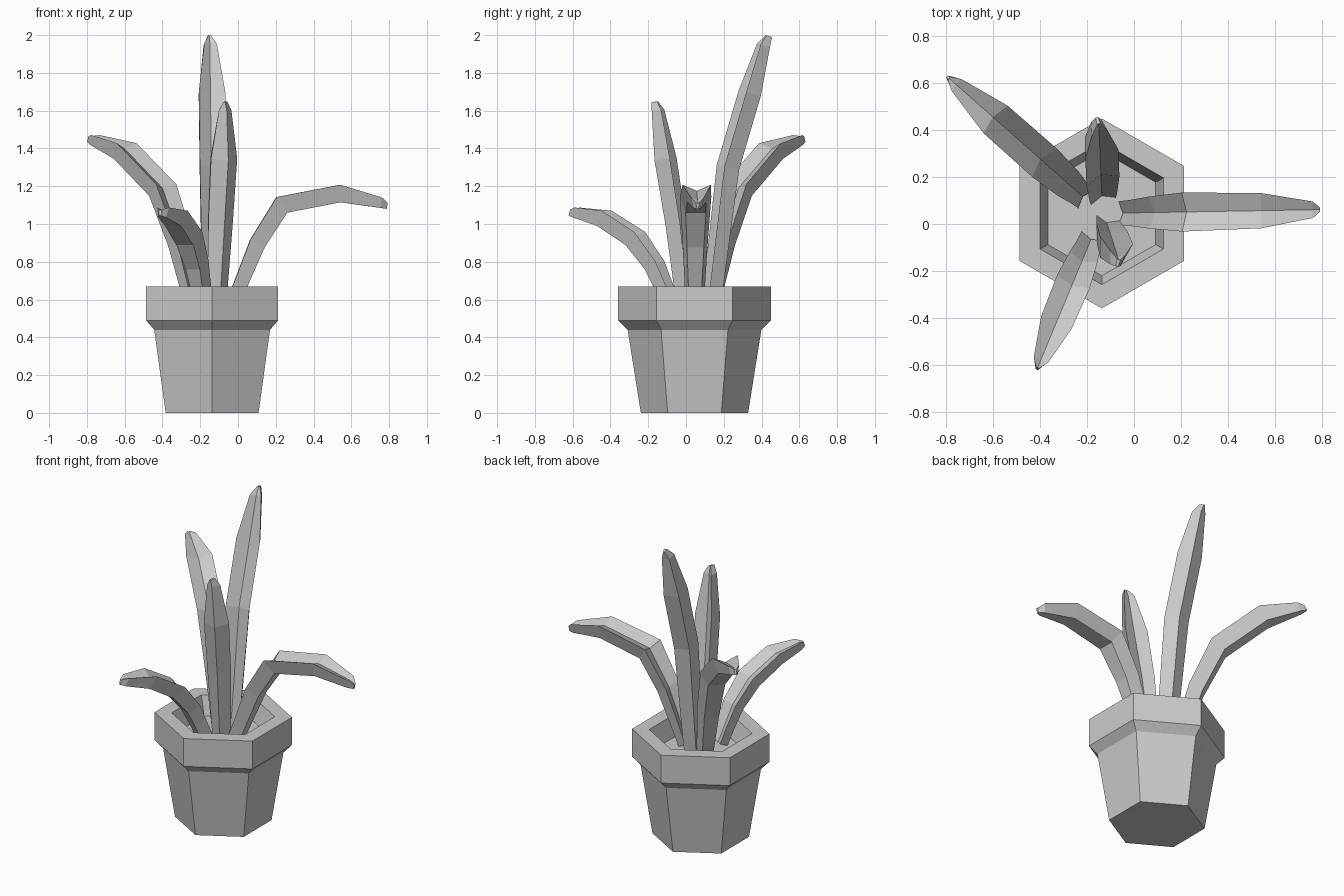
import bpy
import bmesh
from math import sin, cos, pi, radians
from mathutils import Vector, Matrix

if "Cube" in bpy.data.objects:
    bpy.data.objects.remove(bpy.data.objects["Cube"])

CX, CY = -0.137, 0.045   # pot axis
SIDES = 6


def add_mesh(name, verts, faces):
    mesh = bpy.data.meshes.new(name)
    mesh.from_pydata(verts, [], faces)
    bm = bmesh.new()
    bm.from_mesh(mesh)
    bmesh.ops.recalc_face_normals(bm, faces=bm.faces)
    bm.to_mesh(mesh)
    bm.free()
    obj = bpy.data.objects.new(name, mesh)
    bpy.context.collection.objects.link(obj)
    return obj


def skin(rings, size):
    """Faces joining consecutive closed rings, capped at both ends."""
    faces = [tuple(reversed(range(size)))]
    for k in range(rings - 1):
        a, b = k * size, (k + 1) * size
        for i in range(size):
            j = (i + 1) % size
            faces.append((a + i, a + j, b + j, b + i))
    last = (rings - 1) * size
    faces.append(tuple(range(last, last + size)))
    return faces


def hex_pot(name, profile):
    verts = [(CX + r * cos(pi / 2 + 2 * pi * i / SIDES),
              CY + r * sin(pi / 2 + 2 * pi * i / SIDES), z)
             for r, z in profile for i in range(SIDES)]
    return add_mesh(name, verts, skin(len(profile), SIDES))


def leaf(name, angle, stations, roll=0):
    """Thick leaf, grooved on top; stations are (distance from axis, height, half width) of its underside."""
    out = Vector((cos(radians(angle)), sin(radians(angle)), 0))
    side = Vector((-out.y, out.x, 0))
    up = Vector((0, 0, 1))
    origin = Vector((CX, CY, 0))
    spine = [origin + out * r + up * z for r, z, w in stations]
    verts = []
    n = len(spine)
    for i, (p, s) in enumerate(zip(spine, stations)):
        tangent = Vector((0, 0, 0))
        if i > 0:
            tangent += (p - spine[i - 1]).normalized()
        if i < n - 1:
            tangent += (spine[i + 1] - p).normalized()
        tangent.normalize()
        normal = tangent.cross(side)      # towards the upper face
        w = s[2]
        depth = 0.9 * w + 0.025
        turn = Matrix.Rotation(radians(roll), 3, tangent)
        middle = p + normal * depth / 2
        # left rim, groove, right rim, flat underside
        section = [(w, depth / 2), (0, depth / 2 - 0.42 * w), (-w, depth / 2),
                   (-0.65 * w, -depth / 2), (0.65 * w, -depth / 2)]
        verts += [middle + turn @ (side * a + normal * b) for a, b in section]
    return add_mesh(name, verts, skin(n, 5))


# Hexagonal pot with overhanging rim, recessed interior and soil
hex_pot("pot", [(0.284, 0), (0.354, 0.44), (0.404, 0.49), (0.404, 0.67),
                (0.303, 0.67), (0.265, 0.55)])

# Leaves
leaf("right_leaf", 1, [(0.135, 0.55, 0.05), (0.187, 0.67, 0.055), (0.277, 0.875, 0.068),
                       (0.397, 1.06, 0.083), (0.68, 1.115, 0.075),
                       (0.89, 1.085, 0.035), (0.925, 1.08, 0.008)])
leaf("back_left_leaf", 138.5, [(0.155, 0.55, 0.05), (0.20, 0.67, 0.055), (0.27, 0.88, 0.068),
                               (0.40, 1.15, 0.08), (0.65, 1.345, 0.078),
                               (0.845, 1.42, 0.033), (0.88, 1.435, 0.008)])
leaf("tall_back_leaf", 92.5, [(0.125, 0.55, 0.055), (0.143, 0.67, 0.06), (0.225, 1.29, 0.073),
                              (0.34, 1.68, 0.073), (0.395, 1.94, 0.035), (0.41, 1.99, 0.008)],
     roll=14)
leaf("upright_front_leaf", -72, [(0.09, 0.55, 0.05), (0.105, 0.67, 0.055), (0.15, 1.0, 0.068),
                                 (0.21, 1.34, 0.073), (0.232, 1.6, 0.033), (0.237, 1.645, 0.008)],
     roll=-32)
leaf("front_left_leaf", 247.4, [(0.165, 0.55, 0.05), (0.222, 0.67, 0.055), (0.268, 0.76, 0.063),
                                (0.375, 0.888, 0.075), (0.54, 0.99, 0.07),
                                (0.69, 1.035, 0.033), (0.72, 1.045, 0.008)])
